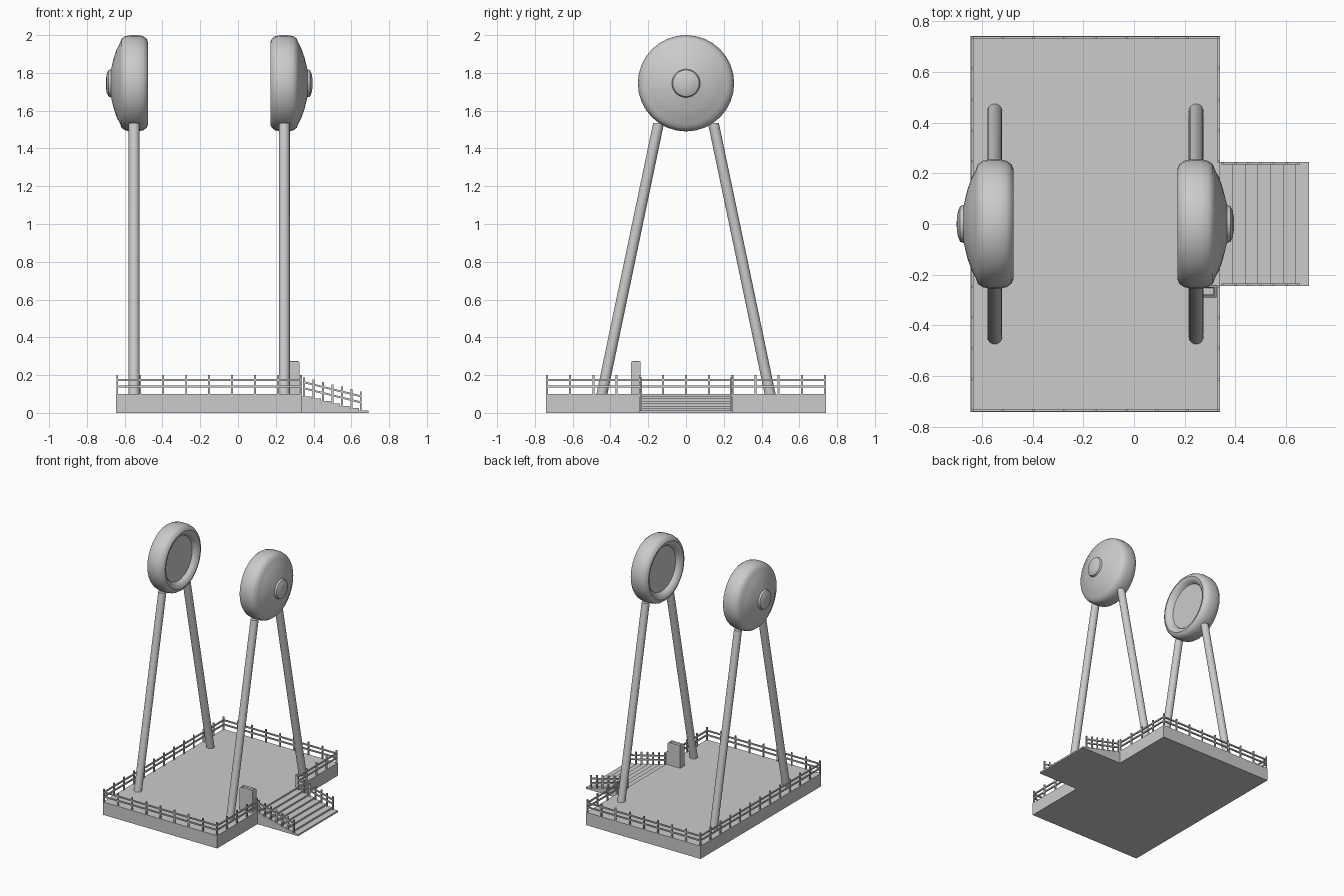
import bpy, bmesh, math
from mathutils import Vector

if "Cube" in bpy.data.objects:
    bpy.data.objects.remove(bpy.data.objects["Cube"])

GREY = (0.6, 0.6, 0.6, 1)
grey = bpy.data.materials.new("plain_grey")
grey.use_nodes = True
grey.diffuse_color = GREY
grey.node_tree.nodes["Principled BSDF"].inputs["Base Color"].default_value = GREY

X0, X1, Y1, DECK = -0.645, 0.34, 0.742, 0.1   # deck limits
STAIR_Y, STEPS, TREAD = 0.245, 7, 0.05
MID = (X0 + X1) / 2


def finish(name, bm, smooth=False):
    bmesh.ops.recalc_face_normals(bm, faces=bm.faces)
    me = bpy.data.meshes.new(name)
    bm.to_mesh(me)
    bm.free()
    me.materials.append(grey)
    ob = bpy.data.objects.new(name, me)
    bpy.context.collection.objects.link(ob)
    if smooth:
        bpy.ops.object.select_all(action="DESELECT")
        ob.select_set(True)
        bpy.context.view_layer.objects.active = ob
        bpy.ops.object.shade_smooth_by_angle(angle=math.radians(35))
    return ob


def add_box(bm, lo, hi):
    vs = bmesh.ops.create_cube(bm, size=1)["verts"]
    lo, hi = Vector(lo), Vector(hi)
    for v in vs:
        v.co = (lo + hi) / 2 + v.co * (hi - lo)
    return vs


def add_bar(bm, a, b, t=0.01):
    """Square bar with vertical ends between two points."""
    a, b = Vector(a), Vector(b)
    flat = Vector((b.x - a.x, b.y - a.y, 0)).normalized()
    side, up = Vector((-flat.y, flat.x, 0)) * t / 2, Vector((0, 0, t / 2))
    ends = [[bm.verts.new(p + s * side + u * up)
             for s, u in ((-1, -1), (1, -1), (1, 1), (-1, 1))] for p in (a, b)]
    for e in ends:
        bm.faces.new(e)
    for i in range(4):
        j = (i + 1) % 4
        bm.faces.new((ends[0][i], ends[0][j], ends[1][j], ends[1][i]))


def fence(name, a, b, spans, rails=(0.04, 0.074), height=0.1, t=0.01):
    """Posts and two rails from ground point a to ground point b."""
    bm = bmesh.new()
    a, b = Vector(a), Vector(b)
    for i in range(spans + 1):
        p = a.lerp(b, i / spans)
        add_box(bm, p - Vector((t / 2, t / 2, 0.01)), p + Vector((t / 2, t / 2, height)))
    for z in rails:
        add_bar(bm, a + Vector((0, 0, z)), b + Vector((0, 0, z)), t)
    finish(name, bm)


# deck
bm = bmesh.new()
add_box(bm, (X0, -Y1, 0), (X1, Y1, DECK))
finish("deck", bm)

# stairs: stepped side profile pushed across the width
bm = bmesh.new()
profile = [(X1, 0)]
for i in range(STEPS):
    z = DECK * (STEPS - i) / (STEPS + 1)
    profile += [(X1 + i * TREAD, z), (X1 + (i + 1) * TREAD, z)]
profile.append((X1 + STEPS * TREAD, 0))
face = bm.faces.new([bm.verts.new((x, -STAIR_Y, z)) for x, z in profile])
new = bmesh.ops.extrude_face_region(bm, geom=[face])["geom"]
for v in new:
    if isinstance(v, bmesh.types.BMVert):
        v.co.y = STAIR_Y
finish("stairs", bm)

# deck fences, open at the stairs
e = 0.006
left, right, far = X0 + e, X1 - e, Y1 - e
fence("front_fence", (left, -far, DECK), (right, -far, DECK), 8)
fence("back_fence", (left, far, DECK), (right, far, DECK), 8)
fence("long_side_fence", (left, -far, DECK), (left, far, DECK), 12)
for s, tag in ((-1, "front"), (1, "back")):
    fence(tag + "_entry_fence", (right, s * far, DECK), (right, s * STAIR_Y, DECK), 4)
    y = s * (STAIR_Y - e)
    fence(tag + "_stair_rail", (0.35, y, 0.088), (0.65, y, 0.014), 6,
          rails=(0.042, 0.074))

# wheels: (outward offset, radius) profile turned about the x axis
WHEEL_Z, SEG = 1.745, 32
tyre = [(-0.035, 0), (-0.035, 0.172), (-0.055, 0.182), (-0.069, 0.198),
        (-0.074, 0.217), (-0.066, 0.236), (-0.048, 0.249), (-0.02, 0.255),
        (0.02, 0.255), (0.048, 0.249), (0.066, 0.236), (0.074, 0.215)]
dome = [(0.074, 0.215), (0.092, 0.18), (0.106, 0.14), (0.116, 0.1), (0.122, 0.075)]
hub = [(0.122, 0.075), (0.136, 0.07), (0.145, 0.05), (0.149, 0.025), (0.15, 0)]


def lathe(name, pts, cx, out):
    bm = bmesh.new()
    vs = [bm.verts.new((cx + out * a, 0, WHEEL_Z + r)) for a, r in pts]
    edges = [bm.edges.new(p) for p in zip(vs, vs[1:])]
    bmesh.ops.spin(bm, geom=vs + edges, cent=(cx, 0, WHEEL_Z), axis=(1, 0, 0),
                   angle=math.tau, steps=SEG, use_duplicate=False)
    bmesh.ops.remove_doubles(bm, verts=bm.verts, dist=0.0005)
    return finish(name, bm, True)


# legs: upright cylinders sheared to lean in to the wheel
def leg(name, x, s):
    bm = bmesh.new()
    vs = bmesh.ops.create_cone(bm, cap_ends=True, segments=20, radius1=0.029,
                               radius2=0.029, depth=1)["verts"]
    for v in vs:
        top = v.co.z > 0
        v.co.x += x
        v.co.y += s * (0.145 if top else 0.445)
        v.co.z = 1.535 if top else DECK
    finish(name, bm, True)


for out, tag in ((-1, "right"), (1, "left")):
    cx = MID + out * 0.3975
    lathe(tag + "_wheel", tyre + dome[1:] + hub[1:], cx, out)
    for s, end in ((-1, "front"), (1, "back")):
        leg(tag + "_" + end + "_leg", cx, s)

# control box with softened top and a sunken panel
bm = bmesh.new()
add_box(bm, (0.218, -0.29, DECK), (0.326, -0.24, 0.274))
rim = [ed for ed in bm.edges if all(v.co.z > 0.2 for v in ed.verts)]
bmesh.ops.bevel(bm, geom=rim, offset=0.008, segments=2, profile=0.5, affect="EDGES")
top = max(bm.faces, key=lambda f: f.calc_center_median().z)
bmesh.ops.inset_region(bm, faces=[top], thickness=0.006)
for v in top.verts:
    v.co.z -= 0.008
finish("control_box", bm)
